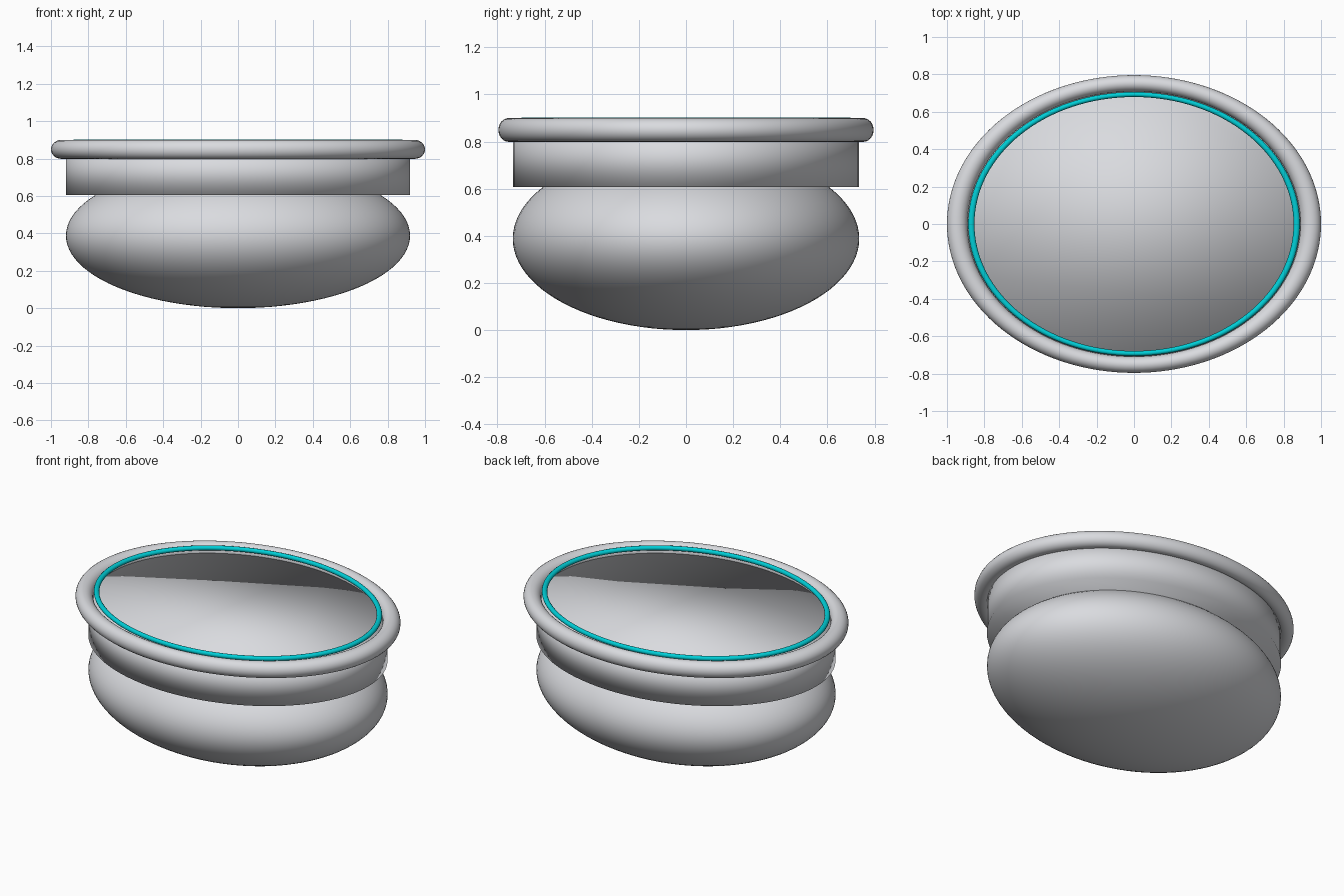
import bpy

cube = bpy.data.objects.get("Cube")
if cube:
    bpy.data.objects.remove(cube, do_unlink=True)

OVAL = 0.796  # depth to width ratio of the oval plan


def material(name, rgb):
    mat = bpy.data.materials.new(name)
    mat.use_nodes = True
    mat.diffuse_color = (*rgb, 1)
    bsdf = next(n for n in mat.node_tree.nodes if n.type == "BSDF_PRINCIPLED")
    bsdf.inputs["Base Color"].default_value = (*rgb, 1)
    return mat


def finish(name, mat, scale):
    obj = bpy.context.object
    obj.name = name
    obj.scale = scale
    bpy.ops.object.transform_apply(location=False, rotation=False, scale=True)
    obj.data.materials.append(mat)
    bpy.ops.object.shade_smooth()
    return obj


grey = material("light grey", (0.70, 0.71, 0.74))
teal = material("bright teal", (0.0, 0.62, 0.68))

# Flattened round body
bpy.ops.mesh.primitive_uv_sphere_add(segments=96, ring_count=48, radius=1, location=(0, 0, 0.388))
finish("body", grey, (0.92, 0.735, 0.388))

# Collar with flat, softly shaded caps
bpy.ops.mesh.primitive_cylinder_add(vertices=96, radius=1, depth=0.24,
                                    end_fill_type="NGON", location=(0, 0, 0.726))
finish("collar", grey, (0.92, 0.735, 1))

# Rounded rim around the collar's top
bpy.ops.mesh.primitive_torus_add(major_segments=128, minor_segments=24,
                                 major_radius=0.945, minor_radius=0.055, location=(0, 0, 0.849))
finish("rim", grey, (1, OVAL, 0.92))

# Thin coloured ring inside the rim
bpy.ops.mesh.primitive_torus_add(major_segments=128, minor_segments=12,
                                 major_radius=0.87, minor_radius=0.017, location=(0, 0, 0.888))
finish("accent_ring", teal, (1, OVAL, 0.85))
